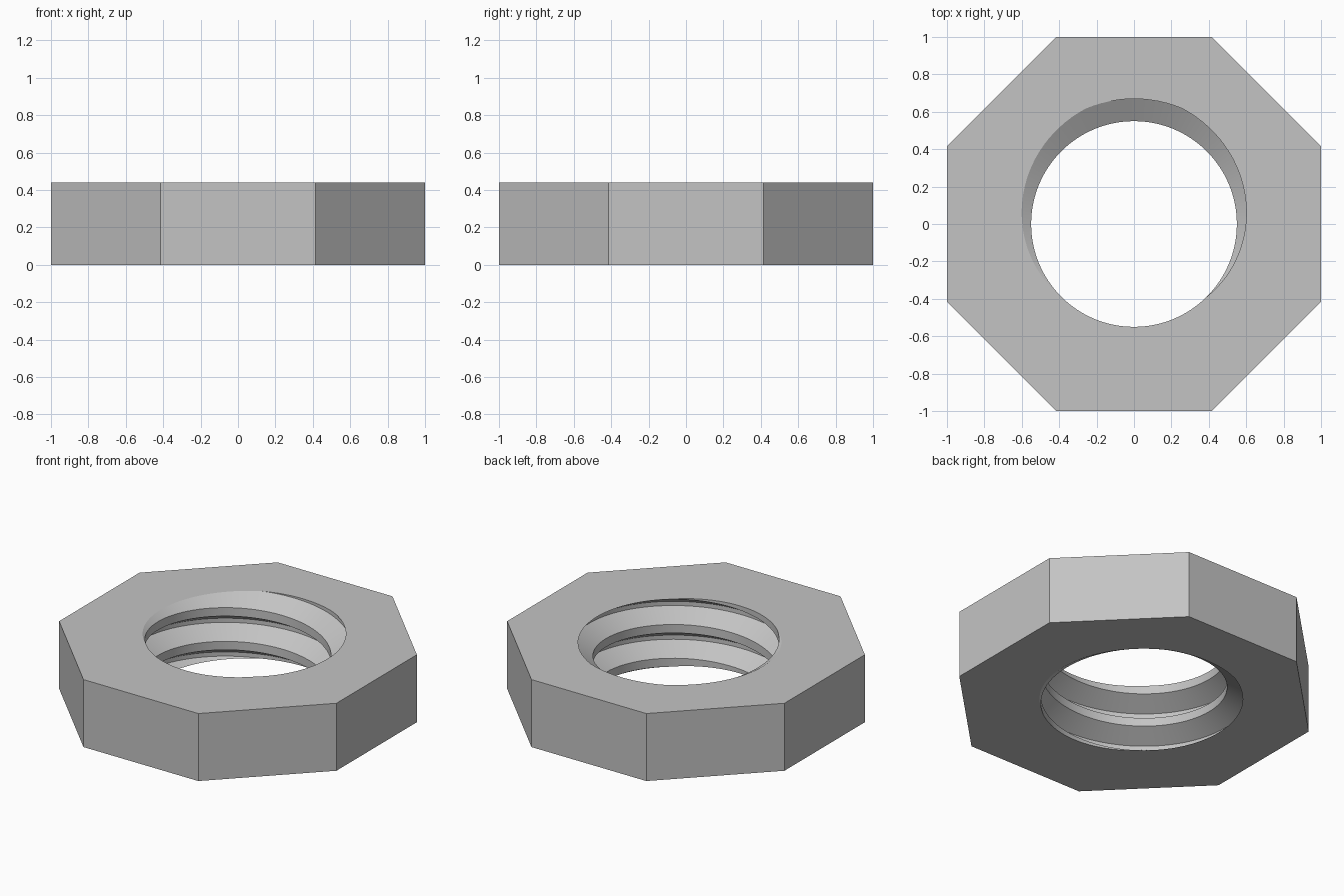
import bpy, bmesh
from math import pi, cos, sin, radians
from mathutils import Vector

if "Cube" in bpy.data.objects:
    bpy.data.objects.remove(bpy.data.objects["Cube"])

HEIGHT = 0.44
PITCH = HEIGHT / 2
MINOR, MAJOR = 0.55, 0.669
STEPS = 96                      # segments per thread turn
TURNS = 6

steel = bpy.data.materials.new("light_grey_metal")
steel.use_nodes = True
colour = (0.55, 0.55, 0.55, 1)
steel.diffuse_color = colour
steel.node_tree.nodes["Principled BSDF"].inputs["Base Color"].default_value = colour

bm = bmesh.new()

# Helical thread: one pitch of a trapezoid profile swept around the axis,
# with groove and crest flats; each turn shares vertices with the next
profile = [(MAJOR, -1 / 16), (MAJOR, 1 / 16), (MINOR, 3 / 8), (MINOR, 5 / 8)]
rows = []
for i in range(TURNS * STEPS + 1):
    turn = i / STEPS
    a = pi / 2 + 2 * pi * turn
    rows.append([bm.verts.new((r * cos(a), r * sin(a), (turn + z - 2) * PITCH))
                 for r, z in profile])
for i in range(TURNS * STEPS):
    for j in range(4):
        if j < 3:
            upper = rows[i][j + 1], rows[i + 1][j + 1]
        elif i + 1 + STEPS < len(rows):
            upper = rows[i + STEPS][0], rows[i + 1 + STEPS][0]
        else:
            continue
        bm.faces.new((rows[i][j], rows[i + 1][j], upper[1], upper[0]))

# Trim the thread flush with the two flat faces
for z, up in ((0, -1), (HEIGHT, 1)):
    bmesh.ops.bisect_plane(bm, geom=bm.verts[:] + bm.edges[:] + bm.faces[:], dist=1e-5,
                           plane_co=(0, 0, z), plane_no=(0, 0, up), clear_outer=True)
bmesh.ops.remove_doubles(bm, verts=bm.verts[:], dist=1e-4)
rims = [[e for e in bm.edges if e.is_boundary and
         all(abs(v.co.z - z) < 1e-3 for v in e.verts)] for z in (0, HEIGHT)]

# Octagonal outer wall
radius = 1 / cos(pi / 8)
rings = [[bm.verts.new((radius * cos((k + 0.5) * pi / 4),
                        radius * sin((k + 0.5) * pi / 4), z)) for k in range(8)]
         for z in (0, HEIGHT)]
for k in range(8):
    n = (k + 1) % 8
    bm.faces.new((rings[0][k], rings[0][n], rings[1][n], rings[1][k]))

# Flat faces between the octagon and the threaded hole
for ring, rim, up in zip(rings, rims, (-1, 1)):
    outline = [bm.edges.get((ring[k], ring[(k + 1) % 8])) for k in range(8)]
    bmesh.ops.triangle_fill(bm, edges=outline + rim, use_beauty=True,
                            normal=Vector((0, 0, up)))
bmesh.ops.recalc_face_normals(bm, faces=bm.faces[:])

mesh = bpy.data.meshes.new("threaded_octagonal_nut")
bm.to_mesh(mesh)
bm.free()
mesh.materials.append(steel)
nut = bpy.data.objects.new("threaded_octagonal_nut", mesh)
bpy.context.collection.objects.link(nut)

# Smooth thread, crisp edges
bpy.ops.object.select_all(action="DESELECT")
nut.select_set(True)
bpy.context.view_layer.objects.active = nut
bpy.ops.object.shade_smooth_by_angle(angle=radians(25))
